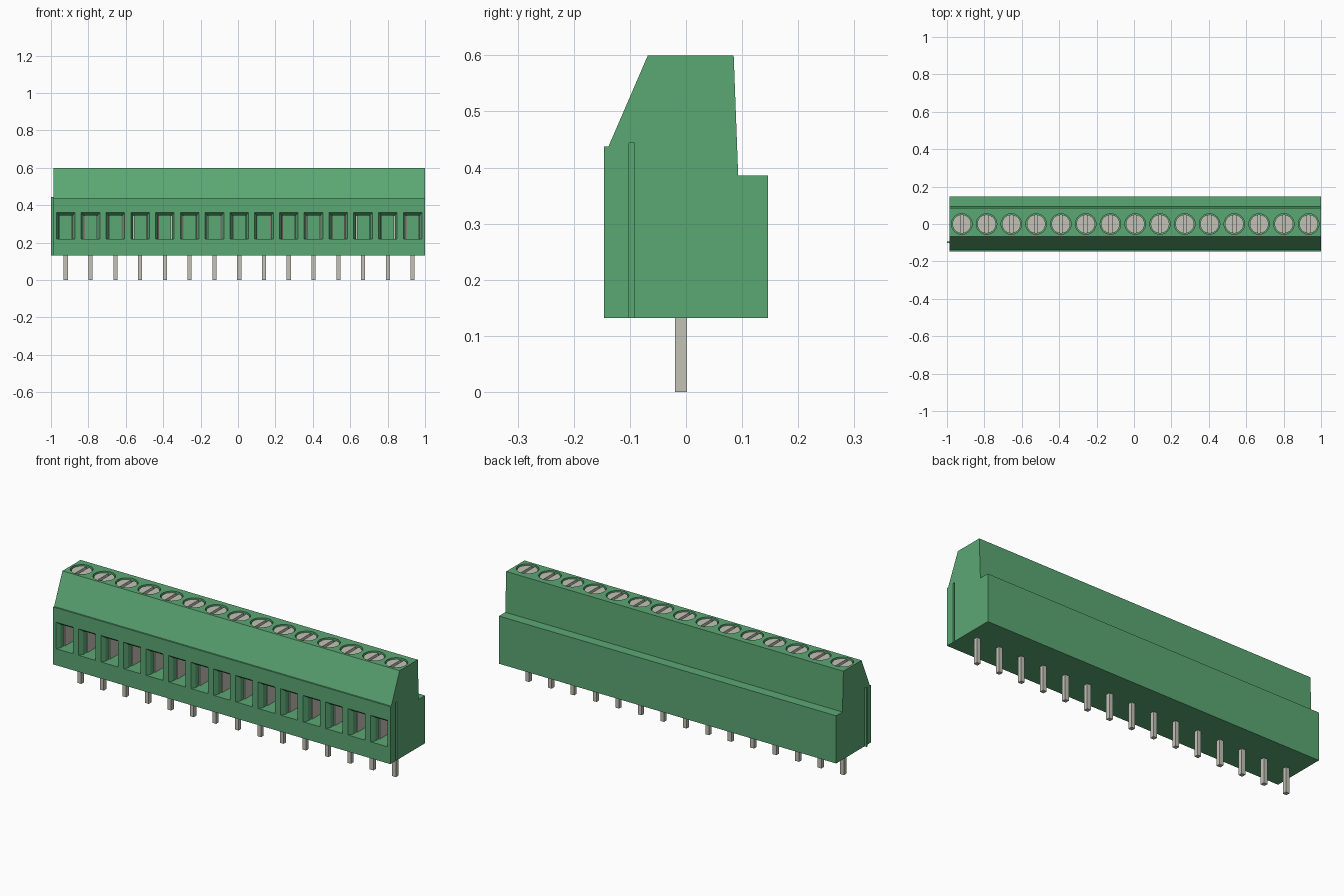
import bpy, bmesh, math
from mathutils import Matrix, Vector

cube = bpy.data.objects.get("Cube")
if cube:
    bpy.data.objects.remove(cube, do_unlink=True)

POLES = 15
LEFT, RIGHT = -0.987, 1.0
PITCH = (RIGHT - LEFT) / POLES
CENTRES = [LEFT + PITCH * (i + 0.5) for i in range(POLES)]


def material(name, colour):
    m = bpy.data.materials.new(name)
    m.use_nodes = True
    m.diffuse_color = (*colour, 1)
    m.node_tree.nodes["Principled BSDF"].inputs["Base Color"].default_value = (*colour, 1)
    return m


GREEN = material("green plastic", (0.105, 0.39, 0.175))
METAL = material("tinned metal", (0.55, 0.54, 0.47))


def loft(bm, rings):
    """Closed solid through a list of equally long point rings."""
    rows = [[bm.verts.new(p) for p in ring] for ring in rings]
    n = len(rows[0])
    for a, b in zip(rows, rows[1:]):
        for i in range(n):
            j = (i + 1) % n
            bm.faces.new((a[i], a[j], b[j], b[i]))
    bm.faces.new(rows[0][::-1])
    bm.faces.new(rows[-1])


def box(bm, x0, x1, y0, y1, z0, z1):
    loft(bm, [[(x0, y0, z), (x1, y0, z), (x1, y1, z), (x0, y1, z)] for z in (z0, z1)])


def prism(bm, outline, z0, z1):
    loft(bm, [[(x, y, z) for x, y in outline] for z in (z0, z1)])


def circle(cx, r, n=32):
    return [(cx + r * math.cos(math.tau * i / n), r * math.sin(math.tau * i / n))
            for i in range(n)]


def finish(bm, name, mat):
    bmesh.ops.recalc_face_normals(bm, faces=bm.faces[:])
    mesh = bpy.data.meshes.new(name)
    bm.to_mesh(mesh)
    bm.free()
    mesh.materials.append(mat)
    ob = bpy.data.objects.new(name, mesh)
    bpy.context.collection.objects.link(ob)
    return ob


# Housing: stepped side profile drawn along x
profile = [(-0.146, 0.132), (0.146, 0.132), (0.146, 0.386), (0.093, 0.386),
           (0.085, 0.6), (-0.068, 0.6), (-0.138, 0.438), (-0.146, 0.438)]
bm = bmesh.new()
loft(bm, [[(x, y, z) for y, z in profile] for x in (LEFT, RIGHT)])
housing = finish(bm, "housing", GREEN)

# Cutters: flared wire entries, screw wells and the joining groove
bm = bmesh.new()
for c in CENTRES:
    rings = []
    for y, half, top in ((-0.2, 0.05, 0.361), (-0.146, 0.05, 0.361),
                         (-0.125, 0.037, 0.345), (0.0, 0.037, 0.345)):
        rings.append([(c - half, y, 0.22), (c + half, y, 0.22),
                      (c + half, y, top), (c - half, y, top)])
    loft(bm, rings)
    prism(bm, circle(c, 0.055), 0.55, 0.65)
box(bm, RIGHT - 0.012, RIGHT + 0.05, -0.102, -0.092, 0.1, 0.444)
cutter = finish(bm, "cutter", GREEN)
cutter.hide_render = True

cut = housing.modifiers.new("openings", "BOOLEAN")
cut.operation = "DIFFERENCE"
cut.solver = "EXACT"
cut.object = cutter
bpy.context.view_layer.objects.active = housing
housing.select_set(True)
bpy.ops.object.modifier_apply(modifier=cut.name)
bpy.data.objects.remove(cutter, do_unlink=True)

# Joining rib on the opposite end
bm = bmesh.new()
box(bm, -1.0, LEFT + 0.002, -0.101, -0.093, 0.132, 0.444)
finish(bm, "joining_rib", GREEN)

# Pins, clamp side plates and slotted screws, one set per pole
pins, clamps, screws = bmesh.new(), bmesh.new(), bmesh.new()
for c in CENTRES:
    box(pins, c - 0.011, c + 0.011, -0.02, 0.002, 0, 0.16)
    for side in (-1, 1):
        edges = sorted((c + side * 0.031, c + side * 0.038))
        box(clamps, *edges, -0.095, 0.001, 0.2205, 0.3445)
    prism(screws, circle(c, 0.05), 0.545, 0.578)
    for side in (-1, 1):
        limit = math.acos(0.008 / 0.05)
        arc = [limit * (k / 8 - 1) for k in range(17)]
        half = [(c + side * 0.05 * math.cos(a), 0.05 * math.sin(a)) for a in arc]
        prism(screws, half, 0.578, 0.594)
finish(pins, "solder_pins", METAL)
finish(clamps, "clamp_plates", METAL)
screw_heads = finish(screws, "screw_heads", METAL)

# Smooth the round walls, keeping the edges crisp
bpy.ops.object.select_all(action="DESELECT")
for ob in (housing, screw_heads):
    ob.select_set(True)
bpy.context.view_layer.objects.active = screw_heads
bpy.ops.object.shade_smooth_by_angle(angle=math.radians(20))
